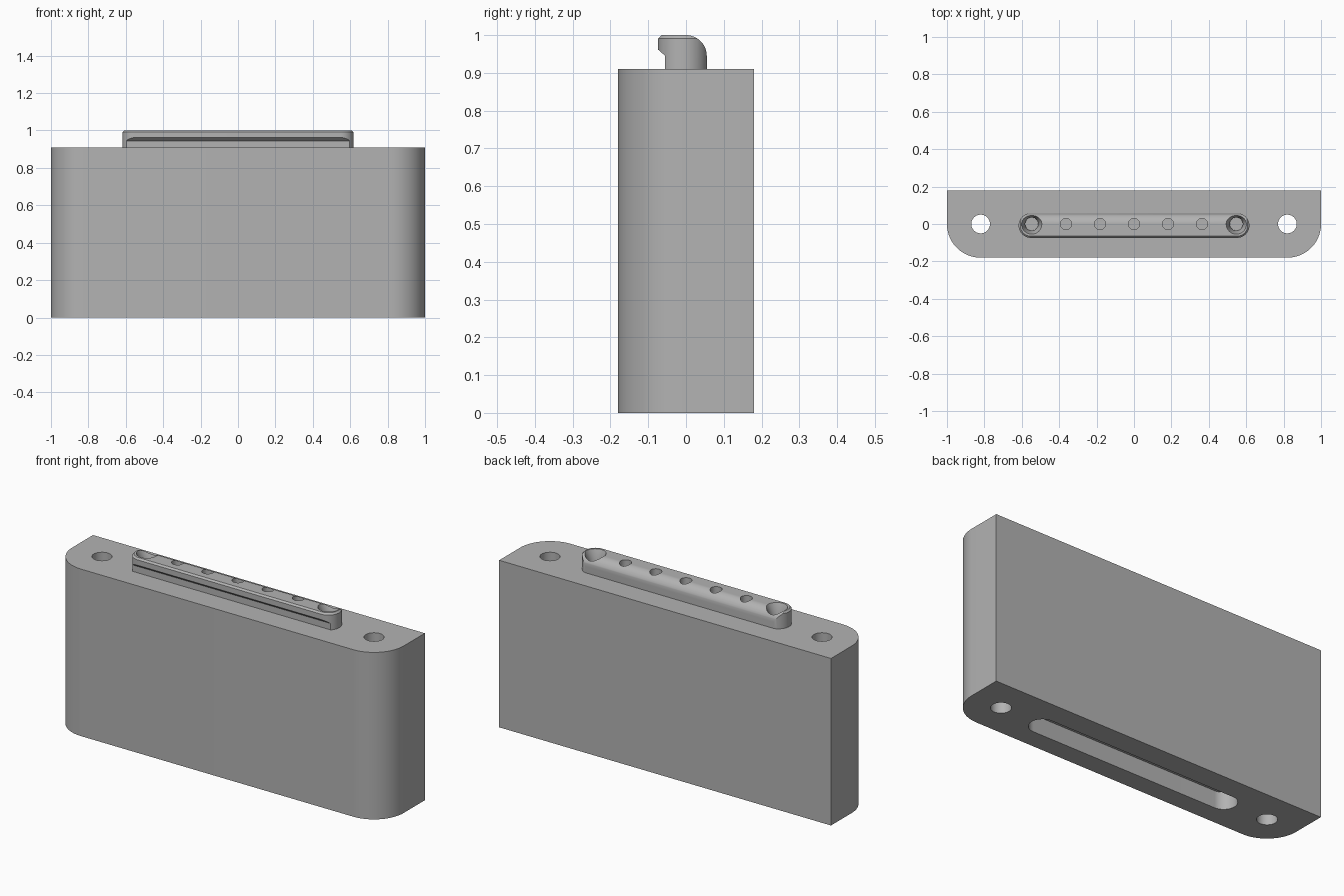
import bpy, bmesh, math

if "Cube" in bpy.data.objects:
    bpy.data.objects.remove(bpy.data.objects["Cube"])

grey = bpy.data.materials.new("plain grey")
grey.diffuse_color = (0.45, 0.45, 0.45, 1)
grey.use_nodes = True
grey.node_tree.nodes["Principled BSDF"].inputs["Base Color"].default_value = grey.diffuse_color


def arc(cx, cy, r, a0, a1, n):
    """Points on an arc, angles in degrees."""
    return [(cx + r * math.cos(math.radians(a0 + (a1 - a0) * i / n)),
             cy + r * math.sin(math.radians(a0 + (a1 - a0) * i / n))) for i in range(n + 1)]


def prism(name, pts, start, end):
    """Extrude a closed 3D outline given by pts at start towards end."""
    bm = bmesh.new()
    a = [bm.verts.new(start(p)) for p in pts]
    b = [bm.verts.new(end(p)) for p in pts]
    n = len(pts)
    bm.faces.new(a)
    bm.faces.new(b[::-1])
    for i in range(n):
        bm.faces.new((a[i], b[i], b[(i + 1) % n], a[(i + 1) % n]))
    bmesh.ops.recalc_face_normals(bm, faces=bm.faces)
    me = bpy.data.meshes.new(name)
    bm.to_mesh(me)
    bm.free()
    ob = bpy.data.objects.new(name, me)
    bpy.context.collection.objects.link(ob)
    me.materials.append(grey)
    return ob


def upright(name, pts, z0, z1):
    return prism(name, pts, lambda p: (p[0], p[1], z0), lambda p: (p[0], p[1], z1))


def stadium(half_len, r, cy):
    c = half_len - r
    return arc(c, cy, r, -90, 90, 24) + arc(-c, cy, r, 90, 270, 24)


def cone(name, x, r0, r1, z0, z1):
    ring = [(math.cos(t * math.tau / 40), math.sin(t * math.tau / 40)) for t in range(40)]
    return prism(name, ring, lambda p: (x + r0 * p[0], r0 * p[1], z0),
                 lambda p: (x + r1 * p[0], r1 * p[1], z1))


def apply(ob, mod):
    bpy.context.view_layer.objects.active = ob
    bpy.ops.object.modifier_apply(modifier=mod.name)


def combine(ob, other, op):
    mod = ob.modifiers.new("cut", 'BOOLEAN')
    mod.operation, mod.object, mod.solver = op, other, 'EXACT'
    apply(ob, mod)
    bpy.data.objects.remove(other)


# Main block with rounded front corners
R = 0.18
block = upright("block", [(1, 0.18), (-1, 0.18)] + arc(-1 + R, -0.18 + R, R, 180, 270, 24)
                + arc(1 - R, -0.18 + R, R, 270, 360, 24), 0, 0.91)

# Through holes at both ends and the socket underneath
for x in (-0.82, 0.82):
    combine(block, cone("hole_cutter", x, 0.05, 0.05, -0.1, 1.1), 'DIFFERENCE')
combine(block, upright("socket_cutter", stadium(0.625, 0.067, -0.007), -0.1, 0.093), 'DIFFERENCE')

# Hooked rail: chamfered stadium trimmed by the hook profile
rail = upright("rail", stadium(0.617, 0.066, -0.008), 0.905, 1.0)
bm = bmesh.new()
bm.from_mesh(rail.data)
rim = [e for e in bm.edges if all(v.co.z > 0.99 for v in e.verts)]
bmesh.ops.bevel(bm, geom=rim, offset=0.009, segments=1, affect='EDGES')
bm.to_mesh(rail.data)
bm.free()
profile = [(-0.055, 0.9), (-0.055, 0.945), (-0.08, 0.967), (-0.08, 1.01), (0.0, 1.01),
           (0.0, 1.0)] + arc(0.0, 0.945, 0.055, 89, 0, 16) + [(0.055, 0.9)]
hook = prism("hook_profile", profile, lambda p: (-0.7, p[0], p[1]), lambda p: (0.7, p[0], p[1]))
combine(rail, hook, 'INTERSECT')

# Row of small holes and a countersunk hole at each end
for i in range(-2, 3):
    combine(rail, cone("pin_cutter", i * 0.182, 0.03, 0.03, 0.93, 1.1), 'DIFFERENCE')
for x in (-0.547, 0.547):
    combine(rail, cone("bore_cutter", x, 0.035, 0.035, 0.92, 1.1), 'DIFFERENCE')
    combine(rail, cone("sink_cutter", x, 0.035, 0.055, 0.95, 1.002), 'DIFFERENCE')

# Crisp edges, smooth curves
for ob in (block, rail):
    bpy.ops.object.select_all(action='DESELECT')
    ob.select_set(True)
    bpy.context.view_layer.objects.active = ob
    bpy.ops.object.shade_smooth_by_angle(angle=math.radians(30))
